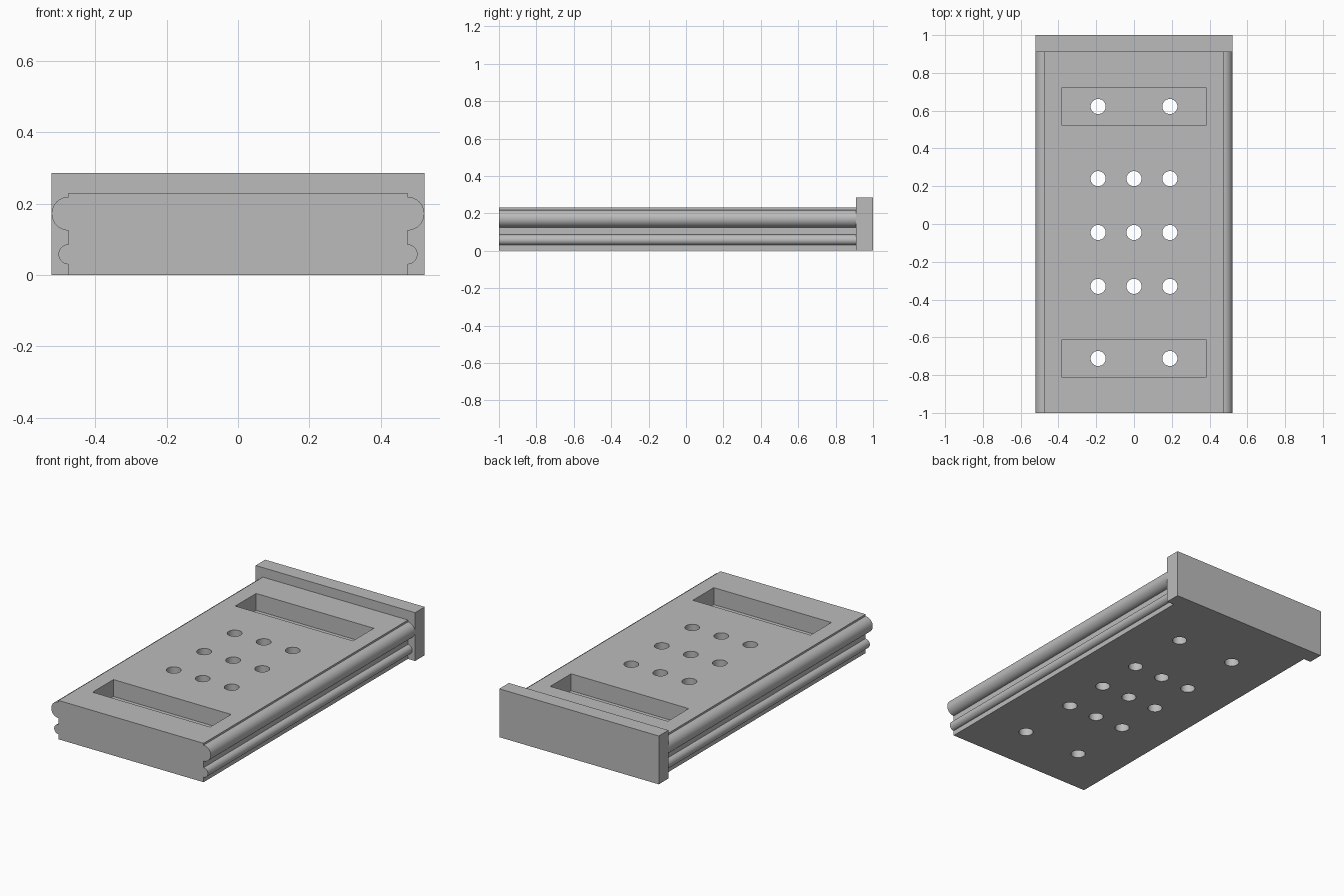
import bpy, bmesh, math
from mathutils import Matrix

cube = bpy.data.objects.get("Cube")
if cube:
    bpy.data.objects.remove(cube, do_unlink=True)

grey = bpy.data.materials.new("plain grey")
grey.use_nodes = True
colour = (0.5, 0.5, 0.5, 1)
grey.diffuse_color = colour
grey.node_tree.nodes["Principled BSDF"].inputs["Base Color"].default_value = colour

FRONT, BACK, PLATE_FRONT = -1.0, 1.0, 0.91
HALF_WIDTH, TOP = 0.475, 0.23
POCKETS = (0.622, -0.712)


def make_object(name, bm):
    bmesh.ops.recalc_face_normals(bm, faces=bm.faces)
    mesh = bpy.data.meshes.new(name)
    bm.to_mesh(mesh)
    bm.free()
    mesh.materials.append(grey)
    obj = bpy.data.objects.new(name, mesh)
    bpy.context.collection.objects.link(obj)
    return obj


def add_box(bm, centre, size):
    bmesh.ops.create_cube(bm, size=1, matrix=Matrix.Translation(centre) @ Matrix.Diagonal((*size, 1)))


def cut(target, cutter):
    cutter.hide_render = True
    mod = target.modifiers.new("cut", "BOOLEAN")
    mod.operation = "DIFFERENCE"
    mod.solver = "EXACT"
    mod.object = cutter
    bpy.context.view_layer.objects.active = target
    bpy.ops.object.modifier_apply(modifier=mod.name)
    bpy.data.objects.remove(cutter, do_unlink=True)


def ridge(z, radius, steps=20):
    angles = [math.pi * (i / steps - 0.5) for i in range(steps + 1)]
    return [(HALF_WIDTH + radius * math.cos(a), z + radius * math.sin(a)) for a in angles]


# Slab body: extruded profile with two rounded ridges along each side
right = [(HALF_WIDTH, 0)] + ridge(0.058, 0.028) + ridge(0.172, 0.047) + [(HALF_WIDTH, TOP)]
profile = right + [(-x, z) for x, z in reversed(right)]
bm = bmesh.new()
face = bm.faces.new([bm.verts.new((x, FRONT, z)) for x, z in profile])
extruded = bmesh.ops.extrude_face_region(bm, geom=[face])["geom"]
bmesh.ops.translate(bm, vec=(0, PLATE_FRONT - FRONT, 0),
                    verts=[v for v in extruded if isinstance(v, bmesh.types.BMVert)])
body = make_object("slab_body", bm)

# Two rectangular pockets in the top
bm = bmesh.new()
for y in POCKETS:
    add_box(bm, (0, y, TOP), (0.77, 0.195, 0.2))
cut(body, make_object("pocket_cutter", bm))

# Through holes: a three by three grid, and a pair in each pocket
holes = [(x, y) for x in (-0.19, 0, 0.19) for y in (0.24, -0.045, -0.33)]
holes += [(x, y) for x in (-0.19, 0.19) for y in POCKETS]
bm = bmesh.new()
for x, y in holes:
    bmesh.ops.create_cone(bm, cap_ends=True, segments=40, radius1=0.04, radius2=0.04,
                          depth=1, matrix=Matrix.Translation((x, y, 0.1)))
cut(body, make_object("hole_cutter", bm))

# Upright end plate across the back
bm = bmesh.new()
add_box(bm, (0, (PLATE_FRONT + BACK) / 2, 0.143), (1.044, BACK - PLATE_FRONT, 0.286))
make_object("end_plate", bm)

# Smooth the rounded surfaces, keeping edges sharp
bpy.ops.object.select_all(action="DESELECT")
body.select_set(True)
bpy.context.view_layer.objects.active = body
bpy.ops.object.shade_smooth_by_angle(angle=math.radians(30))
